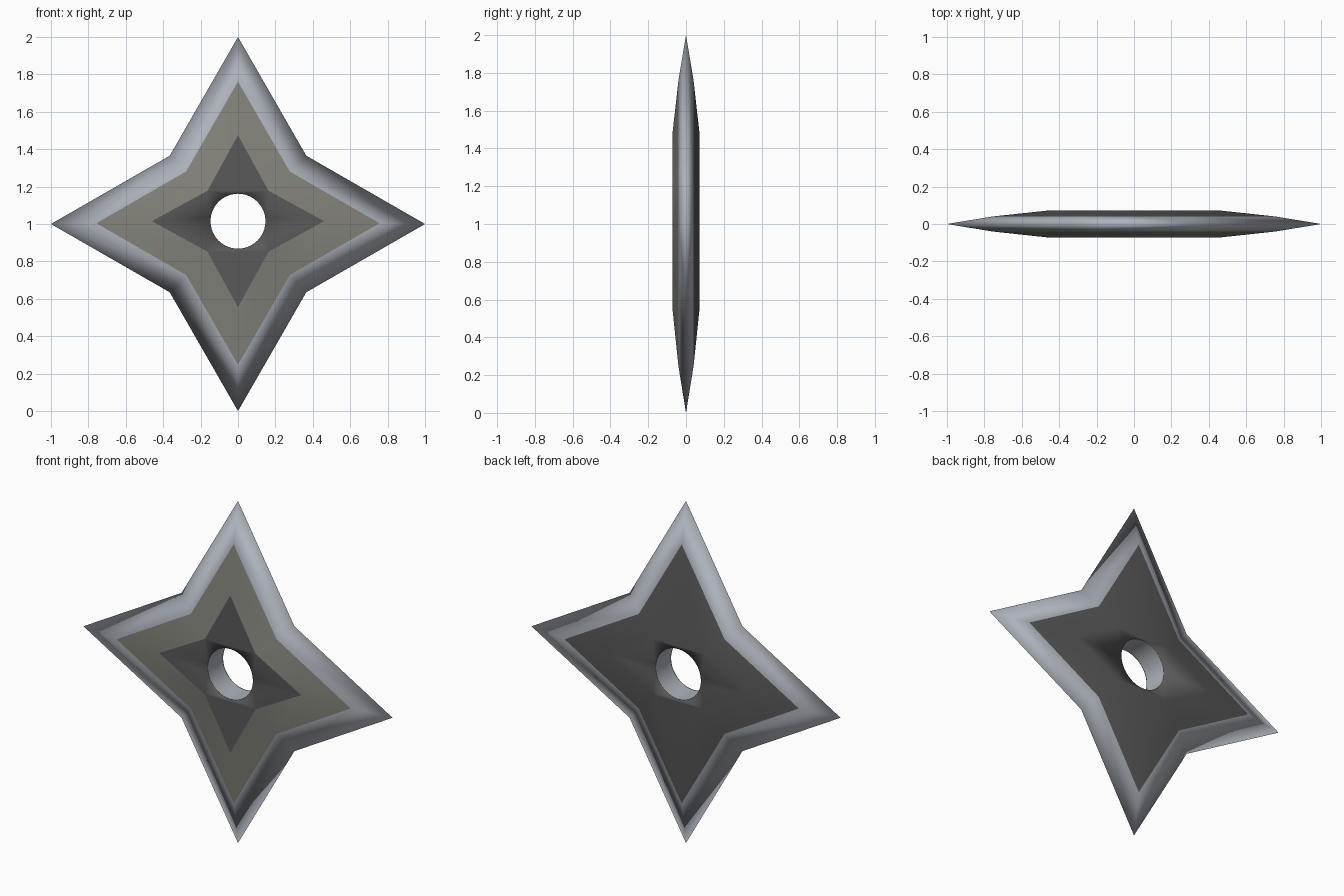
import bpy, bmesh, math
from mathutils import Vector

if "Cube" in bpy.data.objects:
    bpy.data.objects.remove(bpy.data.objects["Cube"])

HOLE_Z, HOLE_R, FACE_Y, LIP = 1.015, 0.147, 0.072, 0.004


def material(name, rgb):
    m = bpy.data.materials.new(name)
    m.diffuse_color = (*rgb, 1)
    m.use_nodes = True
    m.node_tree.nodes["Principled BSDF"].inputs["Base Color"].default_value = m.diffuse_color
    return m


steel = material("steel", (0.42, 0.45, 0.50))
olive = material("olive_grey", (0.23, 0.23, 0.20))
dark = material("dark_grey", (0.10, 0.10, 0.10))


def star(tip, notch, y, cz):
    """Four-pointed star outline, starting at the right tip."""
    pts = []
    for k in range(4):
        a = k * math.pi / 2
        c, s = math.cos(a), math.sin(a)
        for u, v in ((tip, 0), (notch, notch)):
            pts.append(Vector((u * c - v * s, y, cz + u * s + v * c)))
    return pts


def circle(y, n=40):
    return [Vector((HOLE_R * math.cos(2 * math.pi * i / n), y,
                    HOLE_Z + HOLE_R * math.sin(2 * math.pi * i / n))) for i in range(n)]


def loop(bm, pts):
    return [bm.verts.new(p) for p in pts]


def bridge(bm, a, b):
    n = len(a)
    for i in range(n):
        j = (i + 1) % n
        bm.faces.new((a[i], a[j], b[j], b[i]))


def finish(bm, name, mat):
    """Turn faces outward, smooth them and make the object."""
    bm.normal_update()
    for f in bm.faces:
        c = f.calc_center_median()
        if abs(f.normal.y) < 0.05:
            out = Vector((-c.x, 0, HOLE_Z - c.z))
        else:
            out = Vector((0, c.y, 0))
        if f.normal.dot(out) < 0:
            f.normal_flip()
        f.smooth = True
    me = bpy.data.meshes.new(name)
    bm.to_mesh(me)
    bm.free()
    me.materials.append(mat)
    ob = bpy.data.objects.new(name, me)
    bpy.context.collection.objects.link(ob)


def centre_face(bm, inner, y):
    """Flat star centre: hexagon around the hole, and a small lip into it."""
    rim = loop(bm, circle(y))
    hexa = [inner[i] for i in (0, 1, 3, 4, 5, 7)]
    edges = []
    for ring in (rim, hexa):
        for i, v in enumerate(ring):
            w = ring[(i + 1) % len(ring)]
            edges.append(bm.edges.get((v, w)) or bm.edges.new((v, w)))
    bmesh.ops.triangle_fill(bm, edges=edges, use_beauty=True, normal=(0, y, 0))
    bridge(bm, rim, loop(bm, circle(y - math.copysign(LIP, y))))


def mid_star(side):
    return star(0.757, 0.277, side * 0.04, 1.004)


def inner_star(side):
    return star(0.46, 0.163, side * FACE_Y, HOLE_Z)


# Sharpened blade edge, both sides sharing the outer rim
bm = bmesh.new()
rim = loop(bm, star(1.0, 0.365, 0, 1.0))
for side in (-1, 1):
    bridge(bm, rim, loop(bm, mid_star(side)))
finish(bm, "blade_edge", steel)

# Front sloping panel
bm = bmesh.new()
bridge(bm, loop(bm, mid_star(-1)), loop(bm, inner_star(-1)))
finish(bm, "front_panel", olive)

# Front star points above and below the hole
bm = bmesh.new()
pts = inner_star(-1)
for ids in ((1, 2, 3), (5, 6, 7)):
    bm.faces.new(loop(bm, [pts[i] for i in ids]))
finish(bm, "front_star_points", dark)

# Front star centre
bm = bmesh.new()
centre_face(bm, loop(bm, inner_star(-1)), -FACE_Y)
for v in [v for v in bm.verts if not v.link_faces]:
    bm.verts.remove(v)
finish(bm, "front_star_centre", dark)

# Back panel and centre, one colour
bm = bmesh.new()
inner = loop(bm, inner_star(1))
bridge(bm, loop(bm, mid_star(1)), inner)
for ids in ((1, 2, 3), (5, 6, 7)):
    bm.faces.new([inner[i] for i in ids])
centre_face(bm, inner, FACE_Y)
finish(bm, "back_panel", dark)

# Wall of the centre hole
bm = bmesh.new()
bridge(bm, loop(bm, circle(-FACE_Y + LIP)), loop(bm, circle(FACE_Y - LIP)))
finish(bm, "hole_wall", steel)
